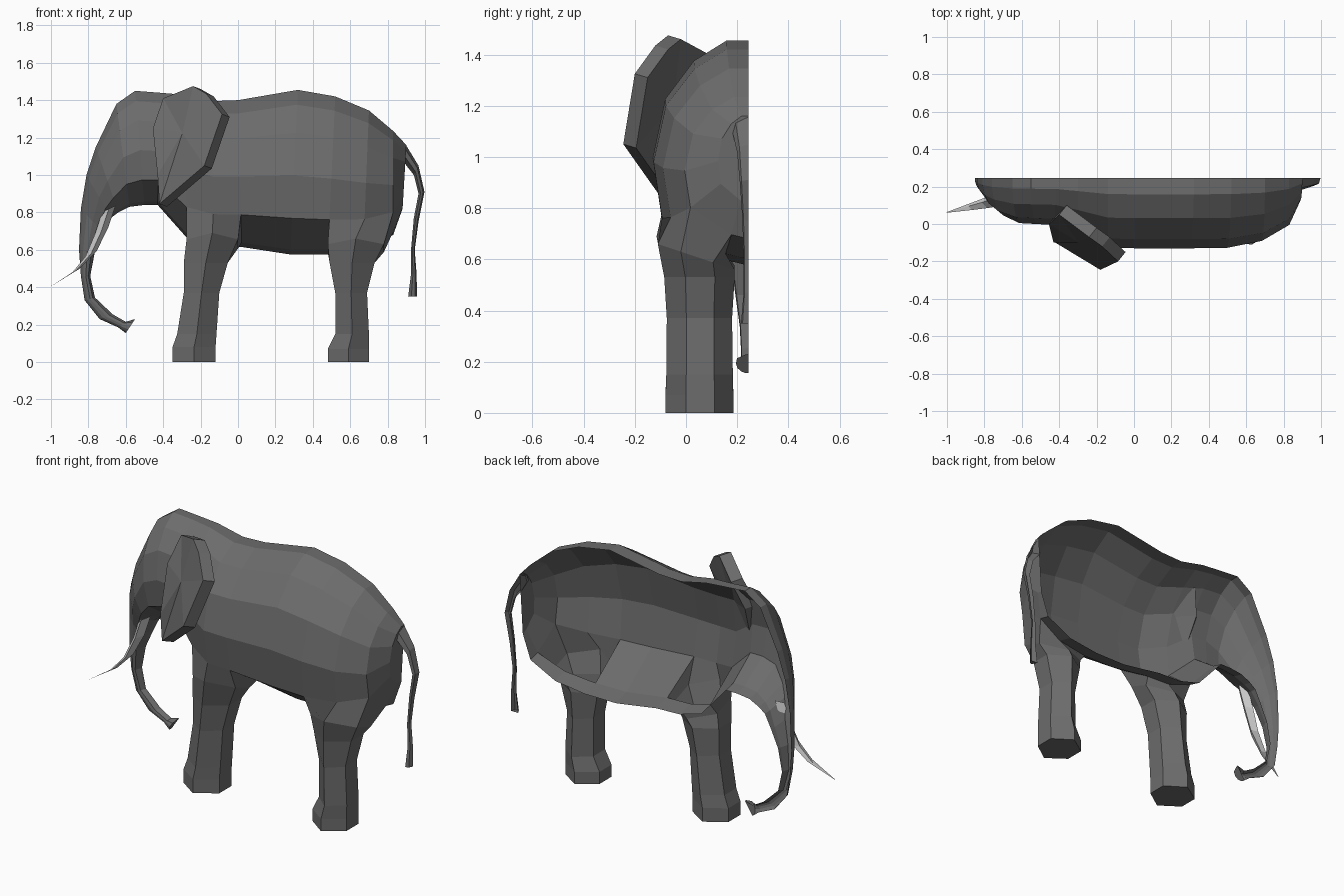
import bpy, bmesh
from mathutils import Vector

if "Cube" in bpy.data.objects:
    bpy.data.objects.remove(bpy.data.objects["Cube"])

CUT = 0.245  # plane where the half model is sliced open


def material(name, g):
    m = bpy.data.materials.new(name)
    m.diffuse_color = (g, g, g, 1)
    m.use_nodes = True
    m.node_tree.nodes["Principled BSDF"].inputs["Base Color"].default_value = m.diffuse_color
    return m


HIDE = material("hide", 0.15)
IVORY = material("ivory", 0.6)


def make(name, bm, mat):
    bmesh.ops.recalc_face_normals(bm, faces=bm.faces)
    me = bpy.data.meshes.new(name)
    bm.to_mesh(me)
    bm.free()
    me.materials.append(mat)
    ob = bpy.data.objects.new(name, me)
    bpy.context.collection.objects.link(ob)
    return ob


def loft(bm, rings, closed, holes=()):
    """Join rings with quads; rings may already hold vertices. holes = (ring, segment) to skip."""
    vs = [[p if isinstance(p, bmesh.types.BMVert) else bm.verts.new(p) for p in r] for r in rings]
    n = len(vs[0])
    for k, (a, b) in enumerate(zip(vs, vs[1:])):
        for i in range(n if closed else n - 1):
            if (k, i) not in holes:
                j = (i + 1) % n
                bm.faces.new((a[i], a[j], b[j], b[i]))
    return vs


def half_rings(stations, profile):
    """Station: top x, top z, bottom x, bottom z, half width."""
    return [[(bx + (tx - bx) * h, CUT - w * a, bz + (tz - bz) * h) for a, h in profile]
            for tx, tz, bx, bz, w in stations]


# body, head and trunk in one half loft from rump to trunk tip
PROFILE = [(0, 1), (.23, 1), (.57, .91), (.87, .74), (1, .48), (.91, .22), (.27, .03), (0, 0)]
STATIONS = [
    (.90, 1.16, .88, .82, .12), (.83, 1.235, .83, .68, .25), (.70, 1.345, .67, .60, .335),
    (.52, 1.42, .48, .575, .372), (.32, 1.455, .28, .575, .375), (0, 1.40, .02, .615, .375),
    (-.14, 1.395, -.13, .62, .37), (-.30, 1.43, -.27, .66, .30), (-.42, 1.44, -.43, .84, .25),
    (-.55, 1.45, -.50, .84, .245), (-.65, 1.38, -.58, .83, .24), (-.76, 1.15, -.64, .80, .20),
    (-.81, 1.0, -.68, .77, .155), (-.84, .82, -.72, .69, .10), (-.85, .60, -.765, .59, .07),
    (-.84, .46, -.79, .46, .052), (-.82, .33, -.765, .345, .035), (-.74, .23, -.67, .255, .03),
    (-.64, .185, -.60, .215, .03), (-.60, .155, -.55, .23, .05)]
LEG_HOLES = {(1, 5), (2, 5), (5, 5), (6, 5)}
bm = bmesh.new()
body = loft(bm, half_rings(STATIONS, PROFILE), False, LEG_HOLES)
bm.faces.new(body[0])
bm.faces.new(body[-1])


# six-sided legs grown from holes in the belly
def leg(first, rows):
    """Row: outer z, inner z, front x, back x, outer y, inner y."""
    s0, s1, s2 = body[first:first + 3]
    rings = [[s0[5], s0[6], s1[6], s2[6], s2[5], s1[5]]]
    for zo, zi, x0, x1, y0, y1 in rows:
        m = (x0 + x1) / 2
        a, b = .3, .72
        rings.append([(x, y0 + t * (y1 - y0), zo + t * (zi - zo)) for x, t in
                      ((x1, a), (x1, b), (m, 1), (x0, b), (x0, a), (m, 0))])
    bm.faces.new(loft(bm, rings, True)[-1])


leg(5, [(.69, .575, -.275, .0, -.115, .19), (.53, .53, -.29, -.055, -.085, .19),
        (.37, .37, -.29, -.10, -.075, .18), (.15, .15, -.325, -.115, -.077, .183),
        (.08, .08, -.35, -.12, -.08, .185), (0, 0, -.35, -.12, -.08, .185)])
leg(1, [(.66, .56, .48, .78, -.11, .19), (.53, .53, .49, .73, -.085, .19),
        (.37, .37, .52, .69, -.075, .18), (.15, .15, .52, .70, -.077, .183),
        (.07, .07, .48, .70, -.08, .185), (0, 0, .48, .70, -.08, .185)])
make("body", bm, HIDE)

# tail with tuft
TAIL = [(0, 1), (.8, .75), (1, .35), (0, 0)]
bm = bmesh.new()
tail = loft(bm, half_rings([
    (.895, 1.165, .885, 1.07, .065), (.965, 1.05, .94, 1.0, .045), (.997, .91, .965, .90, .035),
    (.965, .75, .94, .77, .025), (.945, .60, .925, .60, .02), (.955, .47, .925, .47, .02),
    (.957, .35, .91, .35, .03)], TAIL), False)
bm.faces.new(tail[-1])
make("tail", bm, HIDE)

# ear: faceted outline fanned to a centre, with thickness
outline = [(-.40, .05, 1.41), (-.24, -.07, 1.475), (-.17, -.12, 1.435), (-.085, -.20, 1.325),
           (-.18, -.245, 1.05), (-.42, -.10, .845), (-.43, -.10, 1.0), (-.455, 0, 1.25)]
bm = bmesh.new()
sides = []
for off in (Vector((0, 0, 0)), Vector((.04, .05, -.015))):
    pts = [Vector(p) + off for p in outline]
    ring = [bm.verts.new(p) for p in pts]
    mid = bm.verts.new(sum(pts, Vector()) / len(pts))
    for i in range(len(ring)):
        bm.faces.new((ring[i], ring[(i + 1) % len(ring)], mid))
    sides.append(ring)
for i in range(len(outline)):
    j = (i + 1) % len(outline)
    bm.faces.new((sides[0][i], sides[0][j], sides[1][j], sides[1][i]))
make("ear", bm, HIDE)

# tusk: tapered four-sided horn (x, y, z, radius)
bm = bmesh.new()
rings = []
for x, y, z, r in [(-.69, .13, .82, .036), (-.73, .13, .70, .036), (-.785, .115, .58, .03),
                   (-.865, .095, .49, .02), (-1.0, .062, .405, .002)]:
    rings.append([(x - r, y, z - r * .5), (x, y - r, z), (x + r, y, z + r * .5), (x, y + r, z)])
tusk = loft(bm, rings, True)
bm.faces.new(tusk[-1])
make("tusk", bm, IVORY)
